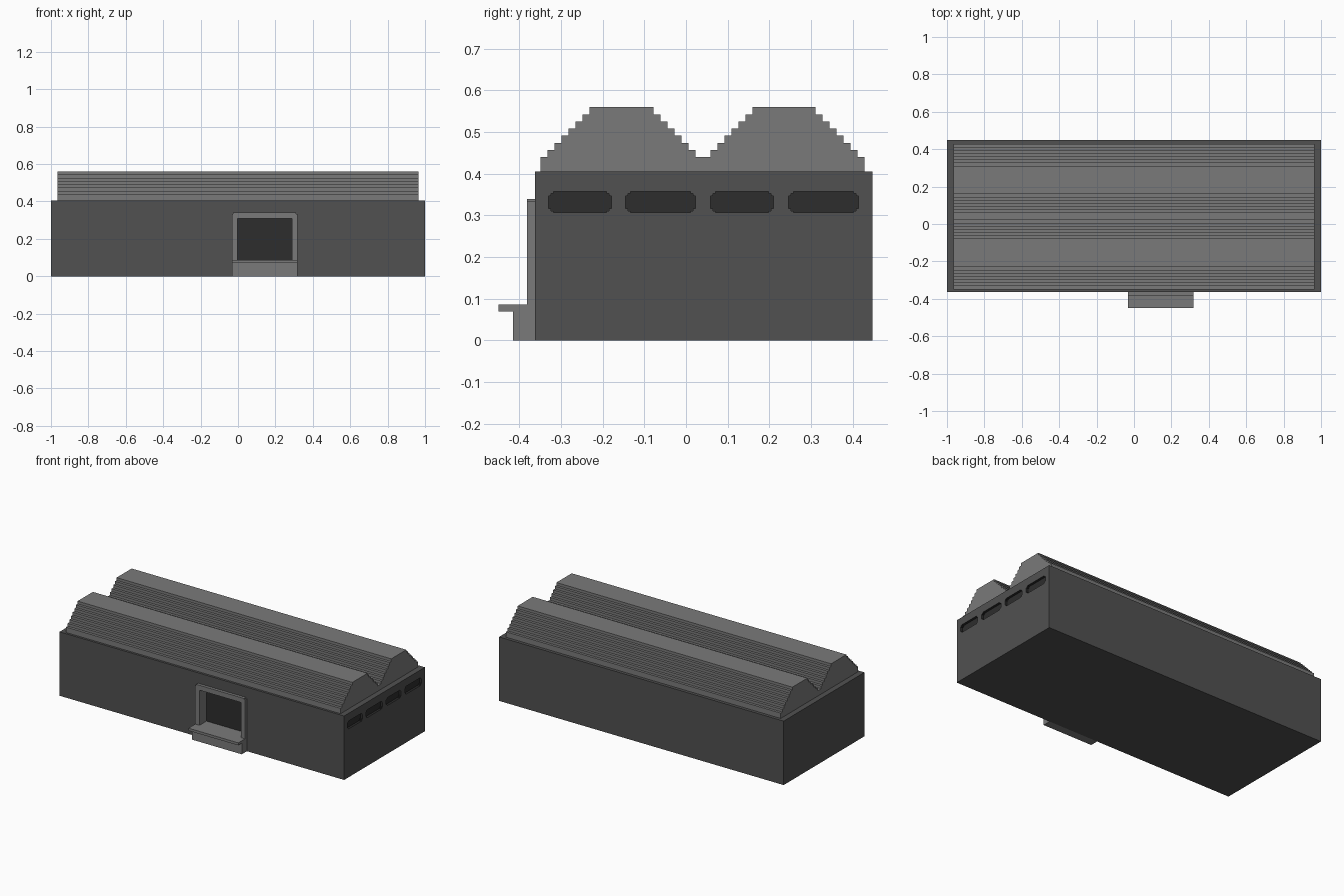
import bpy, bmesh
from mathutils import Vector

cube = bpy.data.objects.get("Cube")
if cube:
    bpy.data.objects.remove(cube, do_unlink=True)


def material(name, v):
    m = bpy.data.materials.new(name)
    m.use_nodes = True
    m.diffuse_color = (v, v, v, 1)
    m.node_tree.nodes["Principled BSDF"].inputs["Base Color"].default_value = (v, v, v, 1)
    return m


WALL = material("dark grey wall", 0.082)
TRIM = material("mid grey trim", 0.195)
DARK = material("charcoal recess", 0.026)


def extrude(name, profile, axis, a, b, mats):
    """Prism from a 2D profile: axis x takes (y, z), axis y takes (x, z)."""
    def point(p, t):
        return Vector((t, p[0], p[1]) if axis == "x" else (p[0], t, p[1]))
    bm = bmesh.new()
    face = bm.faces.new([bm.verts.new(point(p, a)) for p in profile])
    grown = bmesh.ops.extrude_face_region(bm, geom=[face])["geom"]
    verts = [g for g in grown if isinstance(g, bmesh.types.BMVert)]
    bmesh.ops.translate(bm, verts=verts, vec=point((0, 0), b - a))
    bmesh.ops.recalc_face_normals(bm, faces=bm.faces)
    mesh = bpy.data.meshes.new(name)
    bm.to_mesh(mesh)
    bm.free()
    for m in mats:
        mesh.materials.append(m)
    ob = bpy.data.objects.new(name, mesh)
    bpy.context.collection.objects.link(ob)
    return ob


def rect(a0, a1, b0, b1):
    return [(a0, b0), (a1, b0), (a1, b1), (a0, b1)]


def cut(target, cutter):
    """Carve the cutter out of the target, keeping the cutter's colours."""
    cutter.hide_render = True
    mod = target.modifiers.new("cut", "BOOLEAN")
    mod.operation, mod.solver, mod.object = "DIFFERENCE", "EXACT", cutter
    mod.material_mode = "TRANSFER"
    bpy.context.view_layer.objects.active = target
    bpy.ops.object.modifier_apply(modifier=mod.name)
    bpy.data.objects.remove(cutter, do_unlink=True)


# Main building block
FRONT, BACK, TOP = -0.363, 0.448, 0.406
walls = extrude("walls", rect(FRONT, BACK, 0, TOP), "x", -1, 1, [WALL])

# Window recess with light lining and dark back
opening = extrude("window_cutter", rect(-0.003, 0.289, 0.086, 0.309), "y",
                  FRONT - 0.05, -0.312, [TRIM, DARK])
for f in opening.data.polygons:
    if f.normal.y > 0.9:
        f.material_index = 1
cut(walls, opening)

# Row of vents with stepped corners on the left end wall
for y0, y1 in ((-0.33, -0.179), (-0.145, 0.023), (0.059, 0.21), (0.246, 0.414)):
    half = [(y0 + 0.012, 0.307), (y0 + 0.012, 0.311), (y0 + 0.006, 0.311),
            (y0 + 0.006, 0.317), (y0, 0.317), (y0, 0.347), (y0 + 0.006, 0.347),
            (y0 + 0.006, 0.353), (y0 + 0.012, 0.353), (y0 + 0.012, 0.357)]
    other = [(y0 + y1 - y, z) for y, z in reversed(half)]
    cut(walls, extrude("vent_cutter", half + other, "x", 0.985, 1.05, [DARK]))

# Stepped double-ridge roof, one continuous stair profile
STEP, EAVE, RISE = 0.0168, 0.44, 0.12 / 7


def stairs(y, direction):
    """Seven stairs starting at y, rising (1) or falling (-1)."""
    pts = []
    for i in range(7):
        low, high = EAVE + i * RISE, EAVE + (i + 1) * RISE
        pts += [(y + i * STEP, low), (y + i * STEP, high)]
    if direction < 0:
        pts = [(2 * y + 6 * STEP - p, z) for p, z in reversed(pts)]
    return pts


profile = [(-0.349, TOP), (-0.349, EAVE)]
for y_up, y_down in ((-0.332, -0.078), (0.059, 0.311)):
    profile += stairs(y_up, 1) + stairs(y_down, -1)
profile += [(0.428, EAVE), (0.428, TOP)]
extrude("roof", profile, "x", -0.965, 0.965, [TRIM])

# Window surround with small stepped top corners
L, R, H, C = -0.033, 0.317, 0.34, 0.007
extrude("window_frame", [
    (L, 0.07), (L, H - C), (L + C, H - C), (L + C, H), (R - C, H), (R - C, H - C),
    (R, H - C), (R, 0.07), (0.289, 0.07), (0.289, 0.309), (-0.003, 0.309),
    (-0.003, 0.07)], "y", -0.382, FRONT, [TRIM])

# Counter below the window
extrude("counter_base", rect(L, R, 0, 0.07), "y", -0.415, FRONT, [TRIM])
extrude("counter_shelf", rect(L, R, 0.07, 0.086), "y", -0.45, FRONT, [TRIM])
